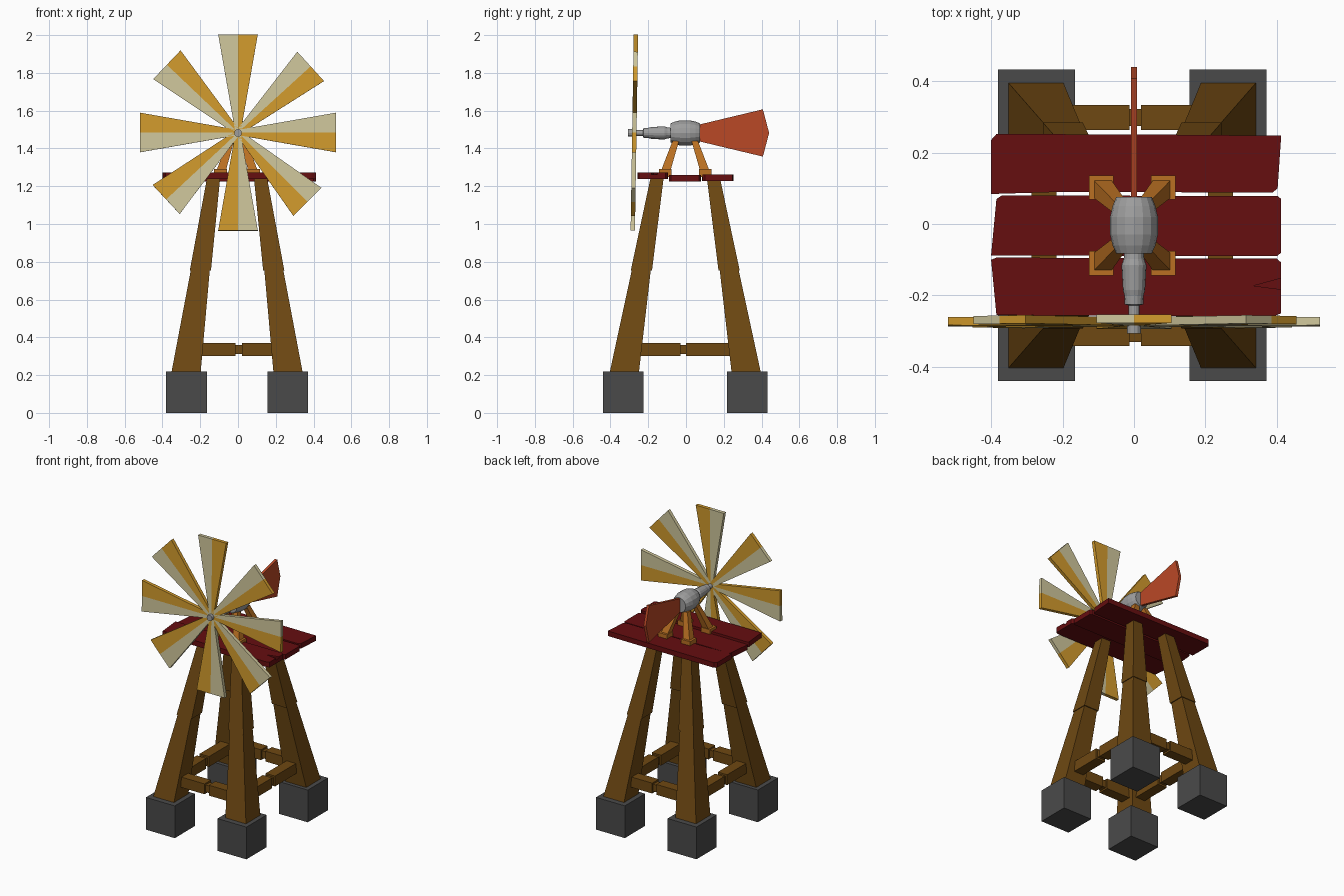
import bpy, bmesh, math
from mathutils import Matrix, Vector

if "Cube" in bpy.data.objects:
    bpy.data.objects.remove(bpy.data.objects["Cube"])


def mat(name, r, g, b):
    lin = lambda c: ((c / 255 + 0.055) / 1.055) ** 2.4 if c > 10 else c / 255 / 12.92
    m = bpy.data.materials.new(name)
    m.diffuse_color = (lin(r), lin(g), lin(b), 1)
    m.use_nodes = True
    m.node_tree.nodes["Principled BSDF"].inputs["Base Color"].default_value = m.diffuse_color
    return m


STONE = mat("dark_stone", 74, 74, 74)
WOOD = mat("brown_wood", 110, 72, 18)
RED = mat("dark_red_boards", 102, 14, 16)
ORANGE = mat("orange_wood", 186, 112, 34)
STEEL = mat("grey_steel", 158, 158, 158)
TAIL = mat("rust_red", 186, 72, 38)
GOLD = mat("gold_paint", 210, 155, 45)
CREAM = mat("cream_paint", 208, 199, 156)


def finish(name, bm, *mats):
    bmesh.ops.recalc_face_normals(bm, faces=bm.faces)
    me = bpy.data.meshes.new(name)
    bm.to_mesh(me)
    bm.free()
    for m in mats:
        me.materials.append(m)
    ob = bpy.data.objects.new(name, me)
    bpy.context.collection.objects.link(ob)
    return ob


def frustum(name, a, ha, b, hb, m):
    """Square post from centre a (half width ha) up to centre b (half width hb)."""
    bm = bmesh.new()
    bmesh.ops.create_cube(bm, size=2)
    for v in bm.verts:
        c, h = (a, ha) if v.co.z < 0 else (b, hb)
        v.co = Vector((c[0] + v.co.x * h, c[1] + v.co.y * h, c[2]))
    return finish(name, bm, m)


def box(name, lo, hi, m):
    bm = bmesh.new()
    bmesh.ops.create_cube(bm, size=1)
    for v in bm.verts:
        v.co = Vector([l + (c + 0.5) * (h - l) for c, l, h in zip(v.co, lo, hi)])
    return finish(name, bm, m)


def prism(name, pts, offset, m):
    bm = bmesh.new()
    f = bm.faces.new([bm.verts.new(p) for p in pts])
    ext = bmesh.ops.extrude_face_region(bm, geom=[f], use_keep_orig=True)["geom"]
    bmesh.ops.translate(bm, vec=offset, verts=[g for g in ext if isinstance(g, bmesh.types.BMVert)])
    return finish(name, bm, m)


def lathe(name, profile, m, z, n=16):
    """Closed solid turned about the y axis from (y, radius) pairs."""
    bm = bmesh.new()
    rings = [[bm.verts.new((r * math.cos(2 * math.pi * i / n), y, z + r * math.sin(2 * math.pi * i / n)))
              for i in range(n)] for y, r in profile]
    for p, q in zip(rings, rings[1:]):
        for i in range(n):
            j = (i + 1) % n
            bm.faces.new((p[i], p[j], q[j], q[i]))
    bm.faces.new(rings[0])
    bm.faces.new(rings[-1])
    return finish(name, bm, m)


CX, CY = -0.005, -0.004
for sx, nx in ((-1, "left"), (1, "right")):
    for sy, ny in ((-1, "front"), (1, "back")):
        tag = ny + "_" + nx
        at = lambda x, y, z: (CX + sx * x, CY + sy * y, z)
        # footing block and two-piece tapered leg
        frustum("footing_" + tag, at(0.268, 0.328, 0), 0.108, at(0.268, 0.328, 0.218), 0.108, STONE)
        frustum("lower_leg_" + tag, at(0.272, 0.325, 0.2), 0.078, at(0.194, 0.232, 0.76), 0.050, WOOD)
        frustum("upper_leg_" + tag, at(0.194, 0.232, 0.755), 0.056, at(0.125, 0.15, 1.238), 0.035, WOOD)
        # head strut with foot
        frustum("strut_foot_" + tag, at(0.087, 0.106, 1.25), 0.034, at(0.087, 0.106, 1.29), 0.034, ORANGE)
        frustum("strut_" + tag, at(0.085, 0.104, 1.28), 0.025, at(0.033, 0.05, 1.44), 0.017, ORANGE)

# cross rails, each two beams joined by a thin peg
for s, n in ((-1, "front"), (1, "back")):
    y = CY + s * 0.302
    box(f"rail_{n}_left", (-0.24, y - 0.035, 0.30), (-0.012, y + 0.035, 0.37), WOOD)
    box(f"rail_{n}_right", (0.02, y - 0.035, 0.30), (0.23, y + 0.035, 0.37), WOOD)
    box(f"rail_{n}_peg", (-0.03, y - 0.024, 0.311), (0.04, y + 0.024, 0.359), WOOD)
for s, n in ((-1, "left"), (1, "right")):
    x = CX + s * 0.247
    box(f"side_rail_{n}_front", (x - 0.035, -0.29, 0.30), (x + 0.035, -0.03, 0.37), WOOD)
    box(f"side_rail_{n}_back", (x - 0.035, 0.0, 0.30), (x + 0.035, 0.28, 0.37), WOOD)
    box(f"side_rail_{n}_peg", (x - 0.024, -0.05, 0.311), (x + 0.024, 0.02, 0.359), WOOD)

# platform boards with chipped corners; the front one has a split in its top
back = [(-0.40, 0.084), (-0.40, 0.235), (-0.385, 0.252), (0.1, 0.25), (0.412, 0.247),
        (0.402, 0.10), (0.388, 0.088), (-0.2, 0.09)]
middle = [(-0.40, -0.088), (-0.385, 0.07), (-0.37, 0.08), (0.402, 0.078), (0.412, 0.07),
          (0.412, -0.08), (0.40, -0.09)]
front_a = [(-0.385, -0.255), (-0.40, -0.10), (-0.385, -0.094), (0.40, -0.097), (0.412, -0.108)]
split = [(0.412, -0.152), (0.335, -0.173), (0.412, -0.183)]
front_b = [(0.412, -0.25), (0.39, -0.258)]
for name, pts, z, h in (("board_back", back, 1.228, 0.034), ("board_middle", middle, 1.225, 0.034),
                        ("board_front", front_a + front_b, 1.237, 0.024),
                        ("board_front_top", front_a + split + front_b, 1.261, 0.011)):
    prism(name, [(x, y, z) for x, y in pts], (0, 0, h), RED)

# turned metal head, neck, axle and hub cap
HZ = 1.482
lathe("head", [(0.075, 0.05), (0.05, 0.06), (0.02, 0.067), (-0.03, 0.067), (-0.06, 0.06), (-0.082, 0.05)], STEEL, HZ)
lathe("neck", [(-0.07, 0.026), (-0.098, 0.029), (-0.115, 0.035), (-0.185, 0.031), (-0.2, 0.027),
               (-0.225, 0.026), (-0.228, 0.015), (-0.285, 0.015)], STEEL, HZ)
lathe("hub_cap", [(-0.28, 0.02), (-0.306, 0.02)], STEEL, HZ, 12)

# tail vane
prism("tail_vane", [(-0.009, y, z) for y, z in ((0.06, 1.44), (0.06, 1.524), (0.407, 1.607),
                                                (0.44, HZ), (0.407, 1.357))], (0.018, 0, 0), TAIL)

# eight blades, each half gold and half cream
R, R0, T = 0.52, 0.012, 0.023
for i, ang in enumerate((0, 42.3, 90, 136.4, 180, 223, 270, 315)):
    bm = bmesh.new()
    rows = [[bm.verts.new((k * w, -0.285, r)) for k in (-1, 0, 1)] for r, w in ((R0, 0.016), (R, 0.105))]
    faces = [bm.faces.new((rows[0][k], rows[0][k + 1], rows[1][k + 1], rows[1][k])) for k in (0, 1)]
    ext = bmesh.ops.extrude_face_region(bm, geom=faces, use_keep_orig=True)["geom"]
    bmesh.ops.translate(bm, vec=(0, T, 0), verts=[g for g in ext if isinstance(g, bmesh.types.BMVert)])
    for f in bm.faces:
        f.material_index = 1 if f.calc_center_median().x < 0 else 0
    spin = Matrix.Rotation(math.radians(90 - ang), 4, 'Y')
    lean = Matrix.Rotation(-0.016, 4, 'X')
    bm.transform(Matrix.Translation((0, 0, HZ - 0.002)) @ lean @ spin)
    finish(f"blade_{i + 1}", bm, GOLD, CREAM)
